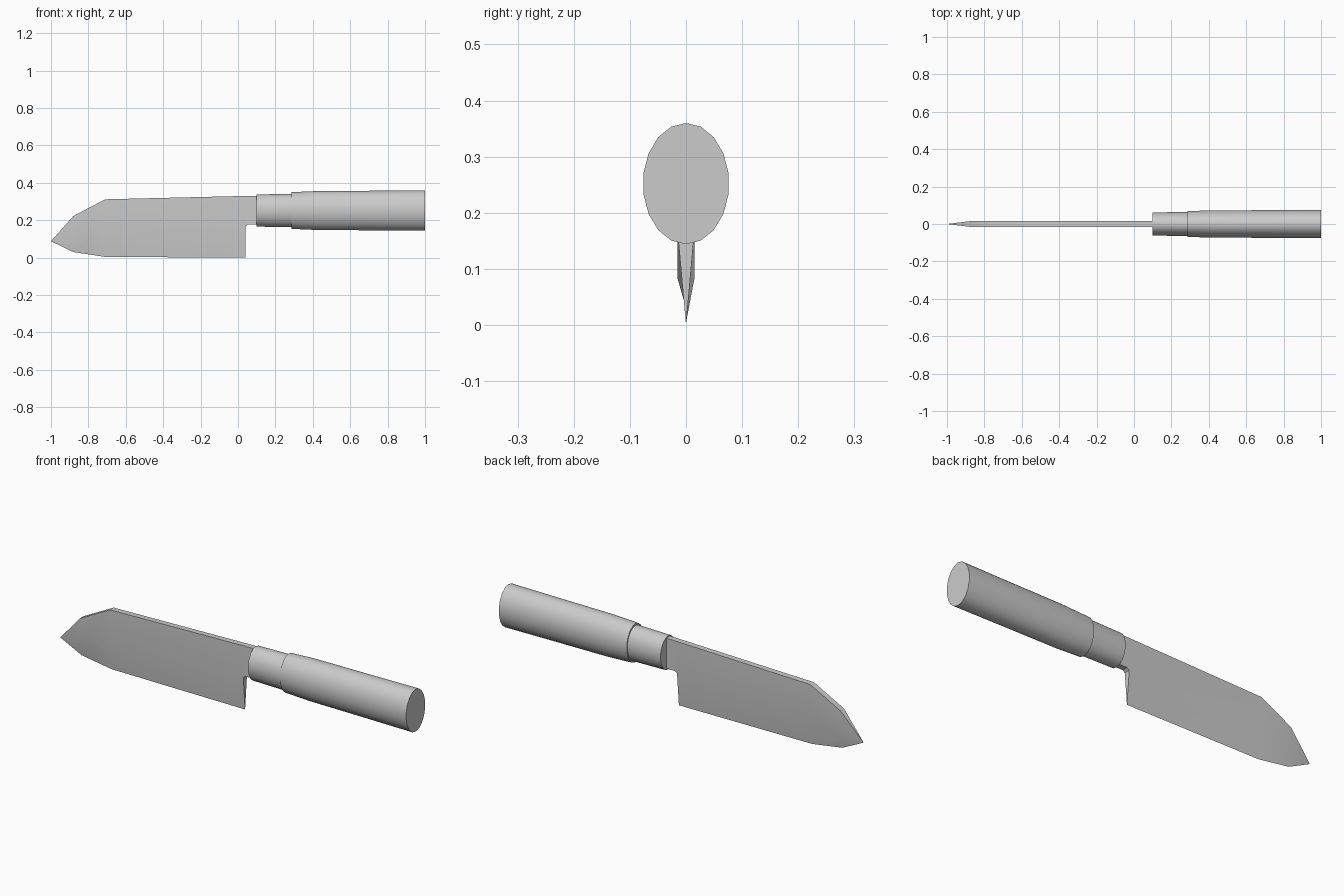
import bpy, bmesh, math

if "Cube" in bpy.data.objects:
    bpy.data.objects.remove(bpy.data.objects["Cube"])


def finish(bm, name, angle):
    bmesh.ops.recalc_face_normals(bm, faces=bm.faces[:])
    mesh = bpy.data.meshes.new(name)
    bm.to_mesh(mesh)
    bm.free()
    obj = bpy.data.objects.new(name, mesh)
    bpy.context.collection.objects.link(obj)
    bpy.ops.object.select_all(action='DESELECT')
    obj.select_set(True)
    bpy.context.view_layer.objects.active = obj
    bpy.ops.object.shade_smooth_by_angle(angle=math.radians(angle))
    return obj


def bridge(bm, a, b):
    n = len(a)
    for i in range(n):
        j = (i + 1) % n
        bm.faces.new((a[i], a[j], b[j], b[i]))


def oval_tube(name, rings, sides=18):
    """Capped oval tube along x; each ring is (x, centre z, half width, half height)."""
    bm = bmesh.new()
    loops = []
    for x, cz, ry, rz in rings:
        angles = [2 * math.pi * i / sides for i in range(sides)]
        loops.append([bm.verts.new((x, ry * math.sin(a), cz + rz * math.cos(a))) for a in angles])
    for a, b in zip(loops, loops[1:]):
        bridge(bm, a, b)
    bm.faces.new(loops[0])
    bm.faces.new(loops[-1])
    return finish(bm, name, 30)


# Blade: flat spine, then a wedge down to the cutting edge
T = 0.015
bm = bmesh.new()
tip = bm.verts.new((-1.0, 0, 0.088))
stations = [(-0.88, 0.223, 0.083, 0.03), (-0.71, 0.312, 0.175, 0.004), (0.04, 0.33, 0.167, 0.0)]
loops = []
for x, top, mid, edge in stations:
    loops.append([bm.verts.new((x, y, z)) for y, z in
                  ((T, top), (T, mid), (0, edge), (-T, mid), (-T, top))])
for i in range(5):
    bm.faces.new((loops[0][i], loops[0][(i + 1) % 5], tip))
for a, b in zip(loops, loops[1:]):
    bridge(bm, a, b)

# Heel face and the neck running into the ferrule
heel = loops[-1]
bm.faces.new(heel[1:4])
neck = [heel[0], heel[1], heel[3], heel[4]]
for x, top, low in ((0.052, 0.33, 0.177), (0.14, 0.332, 0.177)):
    ring = [bm.verts.new((x, y, z)) for y, z in ((T, top), (T, low), (-T, low), (-T, top))]
    bridge(bm, neck, ring)
    neck = ring
bm.faces.new(neck)
finish(bm, "blade", 30)

# Ferrule and grip
oval_tube("ferrule", [(0.10, 0.252, 0.063, 0.086), (0.29, 0.252, 0.065, 0.089)])
oval_tube("handle", [(0.285, 0.252, 0.070, 0.098), (0.42, 0.252, 0.074, 0.104),
                     (0.74, 0.252, 0.075, 0.106), (1.0, 0.252, 0.077, 0.108)])
